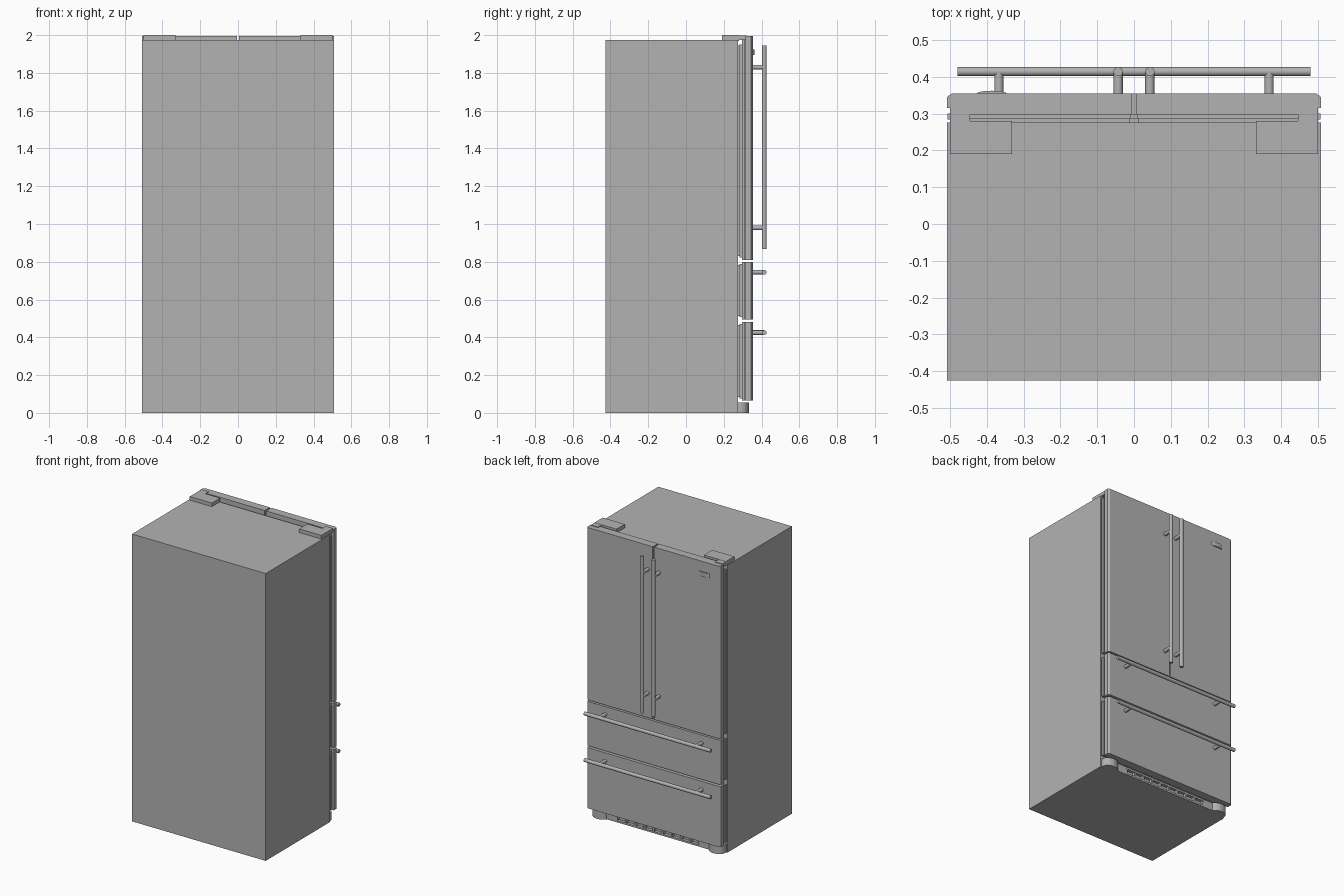
import bpy, bmesh, math
from mathutils import Vector

if "Cube" in bpy.data.objects:
    bpy.data.objects.remove(bpy.data.objects["Cube"])

steel = bpy.data.materials.new("steel_grey")
grey = (0.45, 0.45, 0.45, 1)
steel.diffuse_color = grey
steel.use_nodes = True
steel.node_tree.nodes["Principled BSDF"].inputs["Base Color"].default_value = grey


def finish(name, bm):
    bmesh.ops.recalc_face_normals(bm, faces=bm.faces)
    mesh = bpy.data.meshes.new(name)
    bm.to_mesh(mesh)
    bm.free()
    mesh.materials.append(steel)
    ob = bpy.data.objects.new(name, mesh)
    bpy.context.collection.objects.link(ob)
    return ob


def box(name, x, y, z):
    bm = bmesh.new()
    bmesh.ops.create_cube(bm, size=1)
    for v in bm.verts:
        v.co = [(a + b) / 2 + c * (b - a) for c, (a, b) in zip(v.co, (x, y, z))]
    return finish(name, bm)


def prism(name, points, z0, z1):
    """Extrude an outline in x and y from z0 to z1."""
    bm = bmesh.new()
    face = bm.faces.new([bm.verts.new((x, y, z0)) for x, y in points])
    top = bmesh.ops.extrude_face_region(bm, geom=[face])["geom"]
    verts = [g for g in top if isinstance(g, bmesh.types.BMVert)]
    bmesh.ops.translate(bm, verts=verts, vec=(0, 0, z1 - z0))
    return finish(name, bm)


def rod(name, start, end, radius):
    start, end = Vector(start), Vector(end)
    bm = bmesh.new()
    bmesh.ops.create_cone(bm, cap_ends=True, segments=24, radius1=radius,
                          radius2=radius, depth=(end - start).length)
    turn = (end - start).to_track_quat('Z', 'Y').to_matrix()
    for v in bm.verts:
        v.co = turn @ v.co + (start + end) / 2
    ob = finish(name, bm)
    bpy.ops.object.select_all(action='DESELECT')
    ob.select_set(True)
    bpy.context.view_layer.objects.active = ob
    bpy.ops.object.shade_smooth_by_angle()


# Outer edge of every door and drawer: chamfered front, hooked grip behind
EDGE = [(0.495, 0.354), (0.508, 0.345), (0.508, 0.315), (0.49, 0.315),
        (0.486, 0.306), (0.475, 0.306), (0.475, 0.297)]
DOOR_Z = (0.81, 1.995)

# Cabinet
box("cabinet", (-0.508, 0.508), (-0.425, 0.275), (0, 1.975))

# French doors with liners, gaskets, hinges and handles
for side, s in (("left", 1), ("right", -1)):
    outline = [(s * 0.005, 0.297), (s * 0.005, 0.354)] + [(s * x, y) for x, y in EDGE]
    prism(side + "_door", outline, *DOOR_Z)
    box(side + "_door_liner", sorted((s * 0.008, s * 0.475)), (0.286, 0.298), (0.822, 1.95))
    box(side + "_door_gasket", sorted((s * 0.012, s * 0.455)), (0.274, 0.287), (0.83, 1.945))
    box(side + "_door_flange", sorted((s * 0.476, s * 0.506)), (0.284, 0.3), (0.822, 1.95))
    box(side + "_hinge_cover", sorted((s * 0.332, s * 0.5)), (0.19, 0.28), (1.97, 2.0))
    box(side + "_hinge_arm", sorted((s * 0.445, s * 0.5)), (0.275, 0.32), (1.975, 1.999))
    hx = s * 0.043
    rod(side + "_door_handle", (hx, 0.414, 0.868), (hx, 0.414, 1.945), 0.0125)
    for label, z in (("lower", 0.98), ("upper", 1.83)):
        rod(f"{side}_door_{label}_post", (hx, 0.35, z), (hx, 0.412, z), 0.0125)

# Freezer drawers
for label, z0, z1, hz in (("upper", 0.495, 0.8, 0.745), ("lower", 0.065, 0.482, 0.425)):
    outline = EDGE + [(-x, y) for x, y in reversed(EDGE)]
    prism(label + "_drawer", outline, z0, z1)
    box(label + "_drawer_liner", (-0.475, 0.475), (0.286, 0.298), (z0 + 0.012, z1 - 0.012))
    box(label + "_drawer_gasket", (-0.455, 0.455), (0.274, 0.287), (z0 + 0.018, z1 - 0.018))
    for s in (1, -1):
        box(label + "_drawer_flange", sorted((s * 0.476, s * 0.506)), (0.284, 0.3),
            (z0 + 0.012, z1 - 0.012))
        rod(label + "_drawer_post", (s * 0.367, 0.35, hz), (s * 0.367, 0.412, hz), 0.0125)
    rod(label + "_drawer_handle", (-0.48, 0.414, hz), (0.48, 0.414, hz), 0.0125)

# Door badge, left blank
badge = [(-0.387 + 0.042 * math.cos(t), 0.353 + 0.009 * math.sin(t))
         for t in (i * math.pi / 8 for i in range(9))]
prism("badge_plate", badge, 1.895, 1.925)

# Toe grille: rails with vertical ribs between open slots
box("grille_back", (-0.4, 0.4), (0.27, 0.284), (0, 0.055))
box("grille_top_rail", (-0.4, 0.4), (0.28, 0.305), (0.042, 0.055))
box("grille_bottom_rail", (-0.4, 0.4), (0.28, 0.305), (0, 0.012))
for i in range(10):
    x = -0.315 + i * 0.07
    box("grille_rib", (x - 0.007, x + 0.007), (0.28, 0.304), (0.005, 0.05))
for s in (1, -1):
    box("grille_end", sorted((s * 0.32, s * 0.4)), (0.28, 0.305), (0, 0.055))
    # Rounded foot covers at the corners
    arc = [(s * (0.443 + 0.057 * math.cos(t)), 0.29 + 0.043 * math.sin(t))
           for t in (i * math.pi / 14 for i in range(15))]
    prism("foot_cover", [(s * 0.5, 0.27)] + arc + [(s * 0.386, 0.27)], 0, 0.056)
